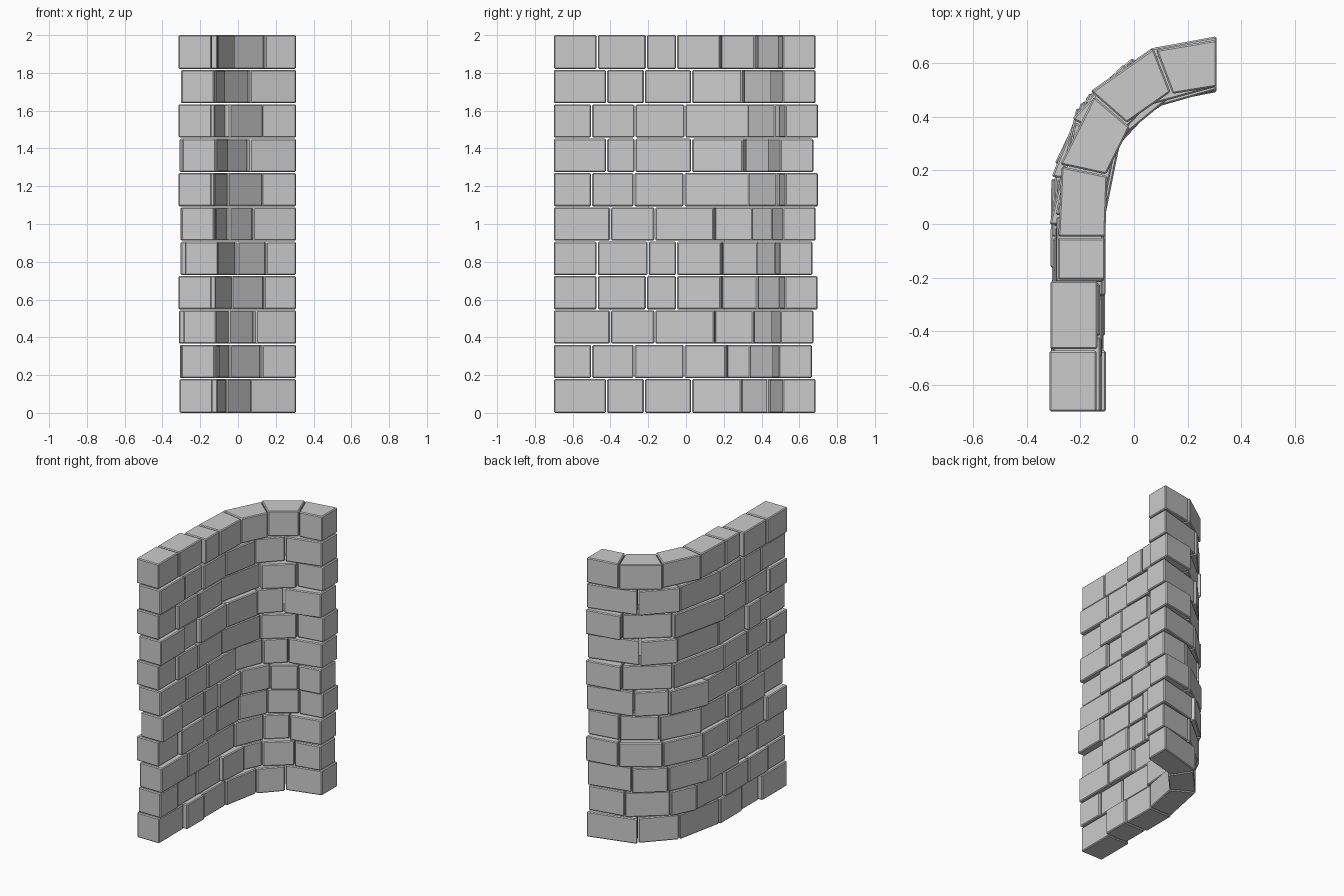
import bpy, bmesh, random
from math import asin, sin, cos, pi
from mathutils import Vector

if "Cube" in bpy.data.objects:
    bpy.data.objects.remove(bpy.data.objects["Cube"])

random.seed(4)
R, CX, CY = 0.50, 0.29, 0.10        # arc of the wall's centre line
R_IN = 0.4125                       # inner face radius
START, END_X = -0.70, 0.308
HALF_T = 0.0875                     # half brick thickness
PITCH = 2.0 / 11
GAP = 0.003

# Per course: joint positions along y on the inner face, first and last brick offset
COURSES = [
    ([-.42, -.22, .03, .30, .445], .013, 0),
    ([-.50, -.275, -.01, .215, .34, .475], .002, -.02),
    ([-.40, -.165, .15, .35, .46], -.008, -.012),
    ([-.47, -.21, -.05, .185, .37, .485], .0175, .01),
    ([-.47, -.20, -.05, .19, .38, .485], -.0175, -.017),
    ([-.40, -.165, .15, .345, .455], .003, 0),
    ([-.50, -.275, -.01, .33, .48], .0175, .013),
    ([-.42, -.27, .03, .31, .44], -.003, -.012),
    ([-.50, -.27, -.005, .33, .48], .0175, .013),
    ([-.42, -.22, .03, .30, .445], .003, 0),
    ([-.47, -.21, -.05, .185, .37, .485], .0175, 0),
]


def length_at(y):
    """Path length of a joint, measured from the start of the arc."""
    return y - CY if y <= CY else R * asin((y - CY) / R_IN)


def path(s):
    """Point and outward direction on the centre line."""
    if s < 0:
        return Vector((CX - R, CY + s, 0)), Vector((-1, 0, 0))
    a = min(s / R, pi / 2)
    out = Vector((-cos(a), sin(a), 0))
    p = Vector((CX, CY, 0)) + out * R
    p.x += max(0, s - R * pi / 2)
    return p, out


def add_brick(bm, s0, s1, offset, z0, z1):
    corners = []
    for s, sides in ((s0, (1, -1)), (s1, (-1, 1))):
        p, out = path(s)
        corners += [p + out * (offset + side * HALF_T) for side in sides]
    low = [bm.verts.new((c.x, c.y, z0)) for c in corners]
    top = [bm.verts.new((c.x, c.y, z1)) for c in corners]
    bm.faces.new(low[::-1])
    bm.faces.new(top)
    for i in range(4):
        j = (i + 1) % 4
        bm.faces.new((low[i], low[j], top[j], top[i]))


# Courses of bricks
for n, (joints, first, last) in enumerate(COURSES):
    cuts = [START - CY] + [length_at(y) for y in joints] + [R * pi / 2 + END_X - CX]
    count = len(cuts) - 1
    bm = bmesh.new()
    for i in range(count):
        offset = random.uniform(-.0175, .0175)
        if i == 0:
            offset = first
        elif i == count - 1:
            offset = last
        add_brick(bm, cuts[i] + (GAP if i else 0),
                  cuts[i + 1] - (GAP if i < count - 1 else 0), offset,
                  n * PITCH + (GAP if n else 0),
                  (n + 1) * PITCH - (GAP if n < 10 else 0))
    bmesh.ops.recalc_face_normals(bm, faces=bm.faces)
    # Chamfered brick edges
    bmesh.ops.bevel(bm, geom=bm.edges[:], offset=.006, segments=1,
                    affect='EDGES', profile=.5)
    mesh = bpy.data.meshes.new("brick_course")
    bm.to_mesh(mesh)
    bm.free()
    obj = bpy.data.objects.new(f"brick_course_{n + 1}", mesh)
    bpy.context.collection.objects.link(obj)
